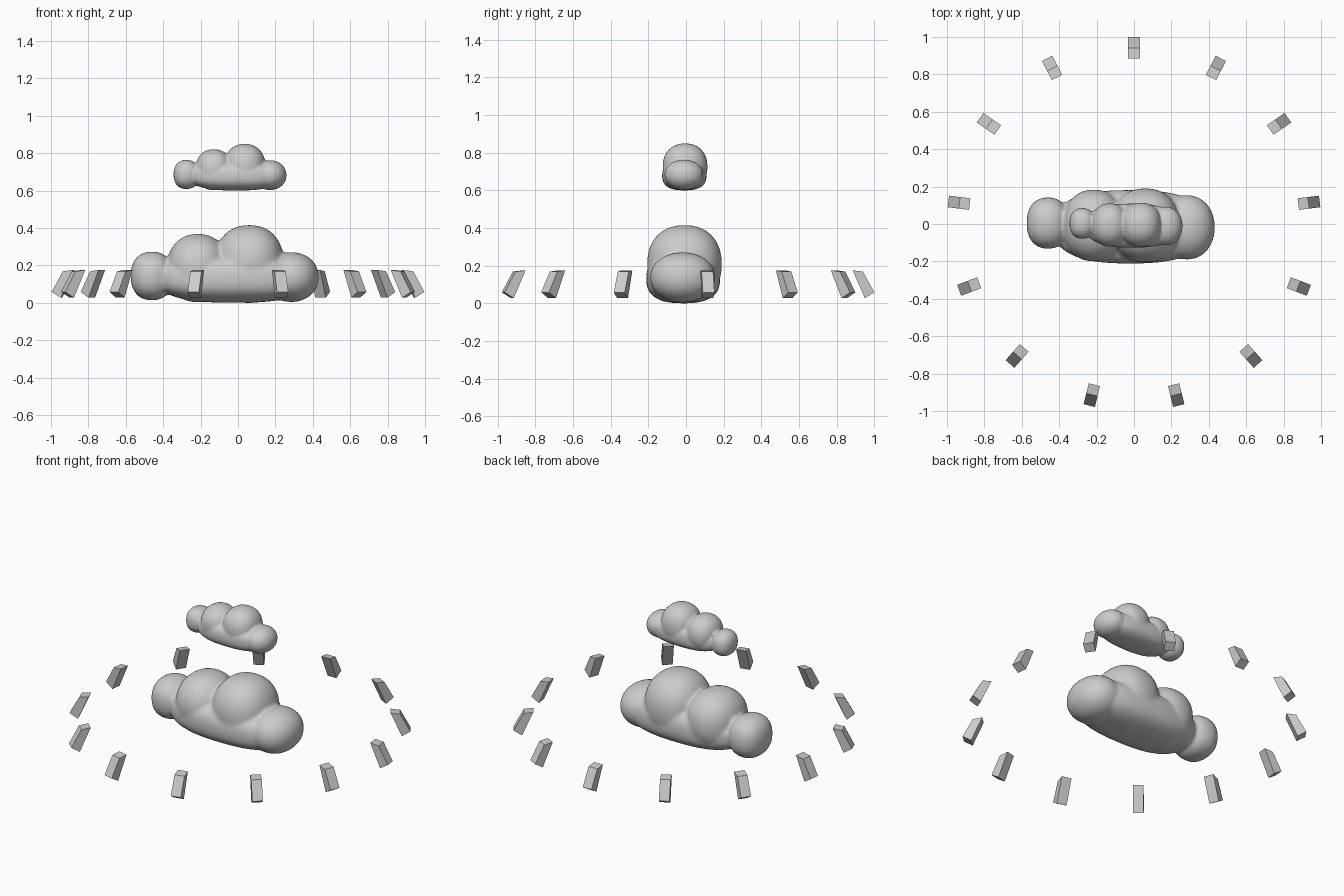
import bpy, bmesh, math
from mathutils import Vector, Matrix

if "Cube" in bpy.data.objects:
    bpy.data.objects.remove(bpy.data.objects["Cube"])


def add_blob(bm, center, radii, power):
    """Rounded-box-like ball: a sphere reshaped by a power norm."""
    new = bmesh.ops.create_icosphere(bm, subdivisions=4, radius=1)["verts"]
    for v in new:
        d = v.co.normalized()
        norm = sum(abs(c) ** power for c in d) ** (1 / power)
        v.co = Vector(center) + Vector(r * c / norm for r, c in zip(radii, d))


# Cloud lobes: centre, radii, squareness
lobes = [
    ((-0.46, 0.005, 0.143), (0.114, 0.137, 0.130), 2.3),    # left puff
    ((-0.215, -0.008, 0.185), (0.165, 0.192, 0.183), 2.2),  # middle puff
    ((0.06, -0.008, 0.207), (0.185, 0.198, 0.208), 2.25),   # tall puff
    ((0.285, -0.018, 0.137), (0.147, 0.172, 0.133), 2.1),   # right puff
    ((-0.02, -0.015, 0.130), (0.41, 0.196, 0.130), 2.6),    # flat belly
]
bm = bmesh.new()
for lobe in lobes:
    add_blob(bm, *lobe)
cloud_mesh = bpy.data.meshes.new("cloud")
bm.to_mesh(cloud_mesh)
bm.free()


def add_cloud(name, scale, height):
    ob = bpy.data.objects.new(name, cloud_mesh)
    bpy.context.collection.objects.link(ob)
    ob.scale = (scale,) * 3
    ob.location.z = height
    rm = ob.modifiers.new("merge_lobes", "REMESH")
    rm.mode = "VOXEL"
    rm.voxel_size = 0.01
    rm.use_smooth_shade = True
    sm = ob.modifiers.new("soften", "SMOOTH")
    sm.factor = 0.5
    sm.iterations = 8


add_cloud("large_cloud", 1.0, 0.0)
add_cloud("small_cloud", 0.6, 0.6)

# Ring block: side profile (radius, height) leaning inwards, extruded sideways
profile = [(0.95, 0.027), (1.0, 0.058), (0.94, 0.168), (0.885, 0.175)]
half_width = 0.031
bm = bmesh.new()
near = [bm.verts.new((r, -half_width, z)) for r, z in profile]
far = [bm.verts.new((r, half_width, z)) for r, z in profile]
bm.faces.new(near)
bm.faces.new(far[::-1])
for i in range(4):
    j = (i + 1) % 4
    bm.faces.new((near[j], near[i], far[i], far[j]))
bmesh.ops.recalc_face_normals(bm, faces=bm.faces)
block_mesh = bpy.data.meshes.new("ring_block")
bm.to_mesh(block_mesh)
bm.free()

# Thirteen blocks around the circle, starting at the back
COUNT = 13
for k in range(COUNT):
    ob = bpy.data.objects.new(f"ring_block_{k + 1}", block_mesh)
    ob.rotation_euler.z = math.pi / 2 + k * 2 * math.pi / COUNT
    bpy.context.collection.objects.link(ob)
